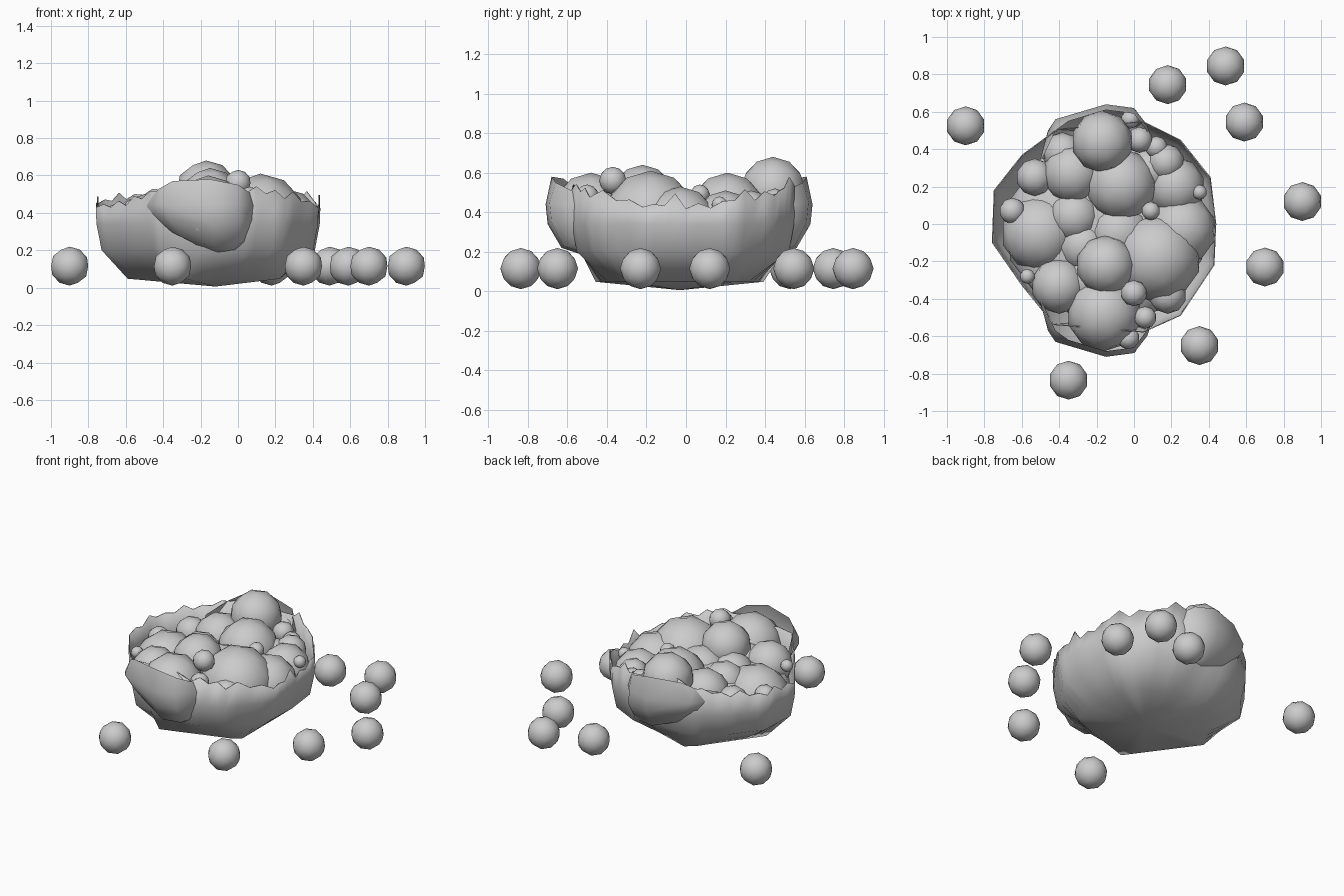
import bpy, bmesh, random
from math import atan2, cos, sin, pi
from mathutils import Vector

if "Cube" in bpy.data.objects:
    bpy.data.objects.remove(bpy.data.objects["Cube"])
random.seed(4)


def finish(bm, name, angle=0.6):
    me = bpy.data.meshes.new(name)
    bm.to_mesh(me)
    bm.free()
    ob = bpy.data.objects.new(name, me)
    bpy.context.collection.objects.link(ob)
    bpy.ops.object.select_all(action='DESELECT')
    ob.select_set(True)
    bpy.context.view_layer.objects.active = ob
    bpy.ops.object.shade_smooth_by_angle(angle=angle)
    return ob


def thicken(ob, t):
    m = ob.modifiers.new("thickness", 'SOLIDIFY')
    m.thickness = t
    m.offset = -1


def loft(bm, rings, closed):
    vs = [[bm.verts.new(p) for p in r] for r in rings]
    for a, b in zip(vs, vs[1:]):
        n = len(a)
        for i in range(n if closed else n - 1):
            j = (i + 1) % n
            bm.faces.new((a[i], a[j], b[j], b[i]))
    return vs


def ball(name, x, y, z, r):
    bm = bmesh.new()
    bmesh.ops.create_icosphere(bm, subdivisions=2, radius=r)
    bmesh.ops.translate(bm, verts=bm.verts, vec=(x, y, z))
    return finish(bm, name, 0.9)


# broken shell bowl: five-sided base, rounded wall, jagged rim
outline = [(.44, 0), (.41, .25), (.25, .45), (.05, .55), (-.41, .51), (-.6, .37),
           (-.75, .18), (-.76, -.1), (-.6, -.33), (-.43, -.54), (.05, -.58),
           (.25, -.49), (.43, -.22)]
c = Vector((-.14, -.03))
pts = []
for i, p in enumerate(outline):
    q = Vector(outline[(i + 1) % len(outline)])
    pts += [Vector(p).lerp(q, k / 4) for k in range(4)]


def base_point(p):
    a = atan2((p - c).y, (p - c).x)
    w = (a - pi) % (2 * pi / 5) - pi / 5
    r = .45 * cos(pi / 5) / cos(w)
    return (c.x + r * cos(a), c.y + r * sin(a), .048)


def rim_height(i, p):
    # the rim climbs toward the front and back bulges
    return (.42 + .09 * ((p.y + .03) / .55) ** 2 + random.uniform(-.01, .02)
            + (random.uniform(.01, .06) if i % 2 else 0))


rings = [[base_point(p) for p in pts]]
for s, z in ((.95, .2), (.995, .34), (1, None)):
    rings.append([(*(c + (p - c) * s), z or rim_height(i, p))
                  for i, p in enumerate(pts)])
bm = bmesh.new()
vs = loft(bm, rings, True)
tip = bm.verts.new((-.12, -.03, .006))
n = len(pts)
for i in range(n):
    bm.faces.new((tip, vs[0][(i + 1) % n], vs[0][i]))
bmesh.ops.recalc_face_normals(bm, faces=bm.faces)
thicken(finish(bm, "shell_bowl", 1.1), .006)

# bulging shell pieces, front and back
bulge = [
    [(-.49, -.42, .47), (-.42, -.57, .53), (-.35, -.62, .57), (-.15, -.68, .58), (0, -.66, .55), (.06, -.58, .51), (.11, -.48, .48)],
    [(-.50, -.42, .43), (-.46, -.57, .44), (-.42, -.63, .45), (-.15, -.71, .44), (0, -.69, .45), (.07, -.60, .44), (.11, -.48, .43)],
    [(-.47, -.42, .39), (-.42, -.56, .36), (-.36, -.61, .36), (-.14, -.70, .34), (.01, -.68, .35), (.07, -.58, .36), (.10, -.48, .37)],
    [(-.42, -.42, .34), (-.36, -.53, .30), (-.30, -.57, .27), (-.13, -.63, .22), (.0, -.62, .23), (.04, -.55, .25), (.07, -.48, .29)],
    [(-.36, -.42, .31), (-.28, -.50, .25), (-.22, -.52, .23), (-.11, -.54, .19), (-.02, -.54, .20), (.02, -.50, .22), (.04, -.46, .25)]]
for name, back in (("front_bulge", False), ("back_bulge", True)):
    bm = bmesh.new()
    loft(bm, [[(x, -y - .07 if back else y, z) for x, y, z in r] for r in bulge], False)
    if not back:
        bmesh.ops.reverse_faces(bm, faces=bm.faces)
    finish(bm, name, 1.0)

# seeds filling the bowl: x, y, radius, top height
seeds = [
    (-.17, .44, .165, .68), (-.07, .21, .195, .60), (-.33, .27, .16, .55),
    (-.53, .25, .10, .48), (-.65, .07, .07, .45), (-.50, -.05, .21, .50),
    (-.32, .04, .14, .51), (-.08, -.05, .18, .52), (-.15, -.22, .16, .64),
    (.12, -.18, .24, .61), (.25, -.03, .19, .53), (.17, .33, .10, .51),
    (.22, .20, .16, .51), (.35, .17, .04, .48), (.12, .41, .06, .49),
    (-.02, .56, .05, .51), (.03, .45, .07, .52), (-.40, -.33, .15, .53),
    (-.16, -.48, .20, .60), (0, -.37, .07, .63), (-.03, -.61, .06, .50),
    (.06, -.50, .06, .54), (.09, .07, .05, .54), (-.57, -.28, .04, .47),
    (.18, -.38, .10, .48), (-.27, -.12, .14, .50), (-.38, .38, .11, .48),
    (.08, .28, .13, .48), (-.25, -.30, .14, .49)]
for x, y, r, top in seeds:
    ball("seed", x, y, top - r, r)

# pulp beneath the seeds
pulp = ball("pulp", 0, 0, 0, 1)
pulp.scale = (.54, .52, .19)
pulp.location = (-.15, -.03, .27)

# loose seeds around the bowl
for x, y in ((-.9, .525), (.18, .745), (.49, .845), (.59, .545), (.9, .12),
             (.7, -.23), (.35, -.65), (-.35, -.835)):
    ball("loose_seed", x, y, .115, .104)
